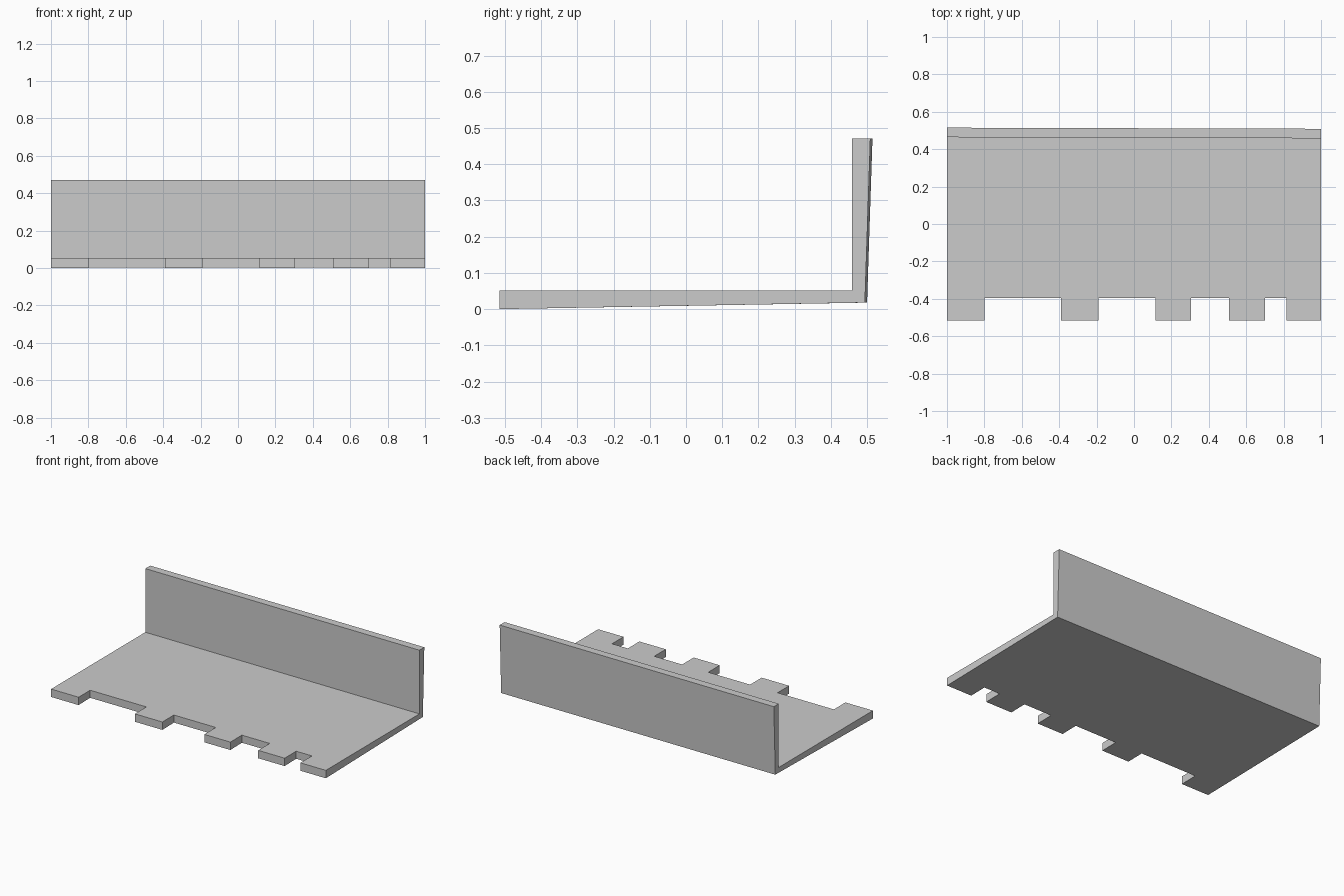
import bpy, bmesh
from mathutils import Matrix

if "Cube" in bpy.data.objects:
    bpy.data.objects.remove(bpy.data.objects["Cube"])


def finish(bm, name):
    bmesh.ops.recalc_face_normals(bm, faces=bm.faces[:])
    mesh = bpy.data.meshes.new(name)
    bm.to_mesh(mesh)
    bm.free()
    obj = bpy.data.objects.new(name, mesh)
    bpy.context.collection.objects.link(obj)
    return obj


# L-shaped bracket: side profile (y, z), with the wall very slightly skewed
FRONT = [(-0.515, 0.052), (-0.515, 0.0)]
BACK = [(0.494, 0.018), (0.509, 0.471), (0.458, 0.471), (0.458, 0.052)]
bm = bmesh.new()


def end_loop(x, shift):
    points = FRONT + [(y + shift, z) for y, z in BACK]
    return [bm.verts.new((x, y, z)) for y, z in points]


left, right = end_loop(-1, 0.006), end_loop(1, 0)
bm.faces.new(left)
bm.faces.new(right)
for i in range(len(left)):
    j = (i + 1) % len(left)
    bm.faces.new((left[i], left[j], right[j], right[i]))
bracket = finish(bm, "bracket")

# Notches along the front edge, leaving five tabs
NOTCHES = [(-0.80, -0.39), (-0.19, 0.115), (0.305, 0.508), (0.70, 0.815)]
bm = bmesh.new()
for x0, x1 in NOTCHES:
    place = Matrix.Translation(((x0 + x1) / 2, -0.495, 0.02))
    bmesh.ops.create_cube(bm, size=1, matrix=place @ Matrix.Diagonal((x1 - x0, 0.2, 0.3, 1)))
cutter = finish(bm, "notch_cutter")
cutter.hide_render = True
cutter.hide_viewport = True
cutter.display_type = 'WIRE'

cut = bracket.modifiers.new("notches", 'BOOLEAN')
cut.operation = 'DIFFERENCE'
cut.solver = 'EXACT'
cut.object = cutter
